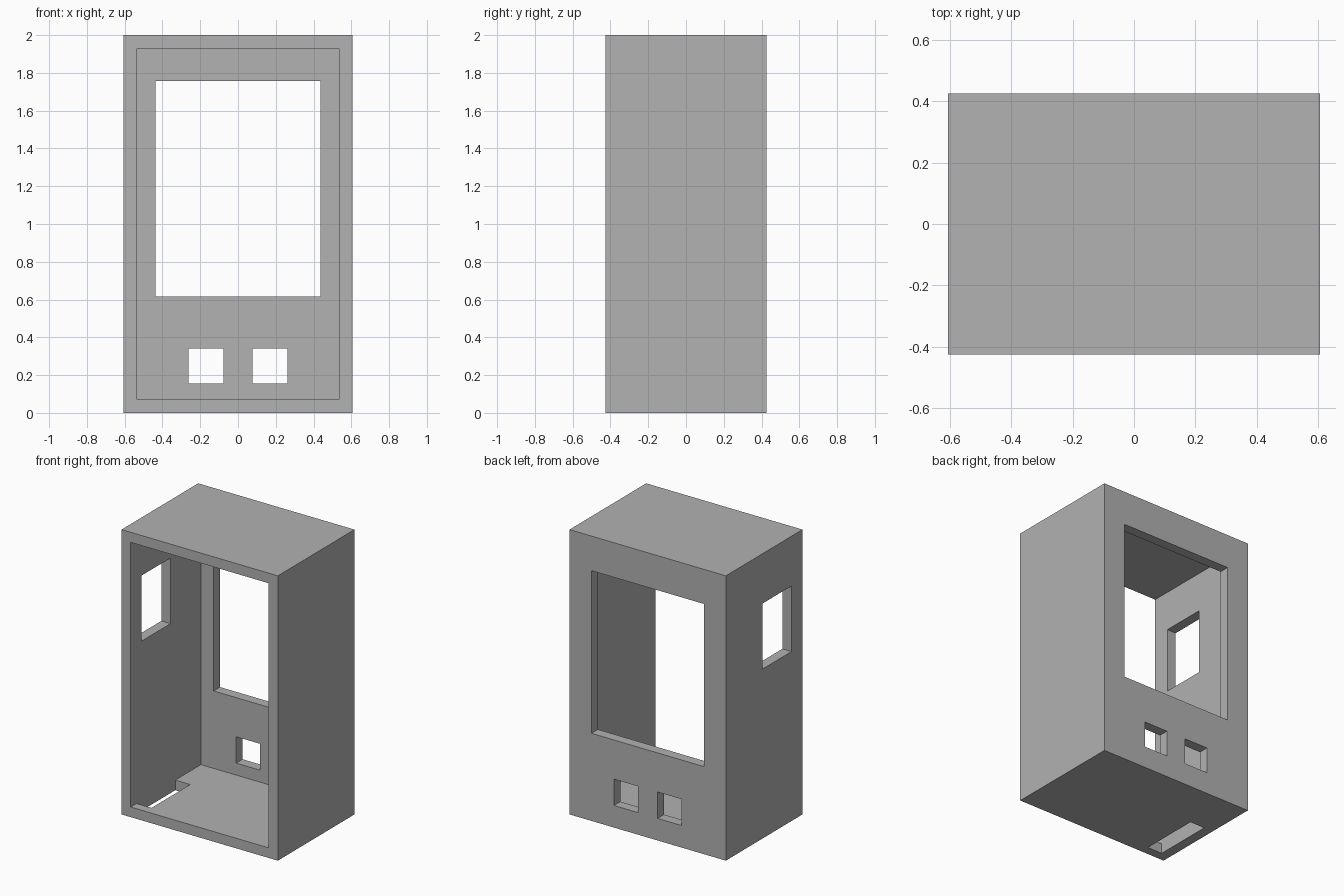
import bpy

cube = bpy.data.objects.get("Cube")
if cube:
    bpy.data.objects.remove(cube, do_unlink=True)

W, D, H = 0.607, 0.425, 2.0   # half width, half depth, height
T = 0.071                     # wall thickness
OUT = 0.1                     # how far cutters overshoot

grey = bpy.data.materials.new("plain grey")
grey.use_nodes = True
grey.diffuse_color = (0.445, 0.445, 0.445, 1)
grey.node_tree.nodes["Principled BSDF"].inputs["Base Color"].default_value = grey.diffuse_color


def box(name, x, y, z):
    """Box from (min, max) pairs on each axis."""
    bpy.ops.mesh.primitive_cube_add(size=1, location=[sum(p) / 2 for p in (x, y, z)])
    ob = bpy.context.object
    ob.name = name
    ob.scale = [p[1] - p[0] for p in (x, y, z)]
    bpy.ops.object.transform_apply(location=False, rotation=False, scale=True)
    ob.data.materials.append(grey)
    return ob


# Outer case
case = box("case", (-W, W), (-D, D), (0, H))

back = (D - T - OUT, D + OUT)
cutters = [
    # Hollow interior, open at the front
    box("cavity_cutter", (-W + T, W - T), (-D - OUT, D - T), (T, H - T)),
    # Large opening in the back wall
    box("screen_cutter", (-0.437, 0.437), back, (0.615, 1.757)),
    # Opening in the side wall
    box("side_window_cutter", (-W - OUT, -W + T + OUT), (-0.303, 0.017), (1.19, 1.65)),
    # Slot in the floor, against the side wall
    box("floor_slot_cutter", (-W + T, -0.42), (-0.36, 0.07), (-OUT, T + OUT)),
]
# Pair of small square openings below the large one
for side in (-1, 1):
    x = sorted((side * 0.077, side * 0.262))
    cutters.append(box("button_cutter", x, back, (0.155, 0.34)))

# Cut every opening, then discard the cutters
bpy.context.view_layer.objects.active = case
for cutter in cutters:
    cutter.hide_render = True
    mod = case.modifiers.new(cutter.name, "BOOLEAN")
    mod.operation = "DIFFERENCE"
    mod.solver = "EXACT"
    mod.object = cutter
    bpy.ops.object.modifier_apply(modifier=mod.name)
    bpy.data.objects.remove(cutter, do_unlink=True)
